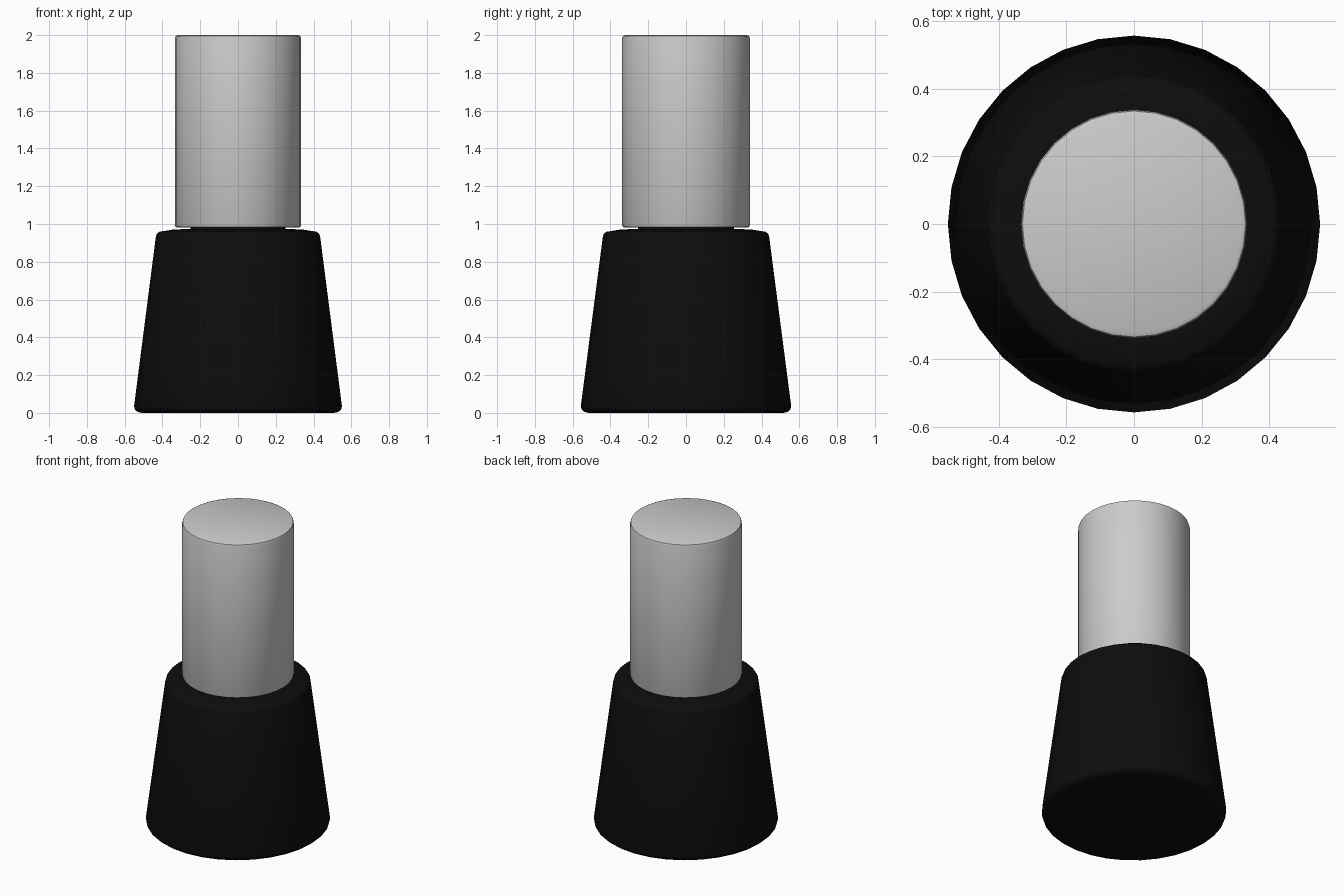
import bpy, bmesh, math

if "Cube" in bpy.data.objects:
    bpy.data.objects.remove(bpy.data.objects["Cube"])

SIDES = 32
X_SCALE = 0.988  # the cross-section is very slightly narrower in x


def lathe(name, profile, color=None):
    """Revolve (radius, z) points around z and close both ends."""
    bm = bmesh.new()
    rings = []
    for r, z in profile:
        rings.append([bm.verts.new((r * X_SCALE * math.cos(2 * math.pi * i / SIDES),
                                    r * math.sin(2 * math.pi * i / SIDES), z))
                      for i in range(SIDES)])
    for a, b in zip(rings, rings[1:]):
        for i in range(SIDES):
            j = (i + 1) % SIDES
            bm.faces.new((a[i], a[j], b[j], b[i]))
    bm.faces.new(rings[0][::-1])
    bm.faces.new(rings[-1])
    mesh = bpy.data.meshes.new(name)
    bm.to_mesh(mesh)
    bm.free()
    obj = bpy.data.objects.new(name, mesh)
    bpy.context.collection.objects.link(obj)
    if color:
        mat = bpy.data.materials.new(name + "_material")
        mat.diffuse_color = color
        mat.use_nodes = True
        mat.node_tree.nodes["Principled BSDF"].inputs["Base Color"].default_value = mat.diffuse_color
        mesh.materials.append(mat)
    bpy.ops.object.select_all(action='DESELECT')
    bpy.context.view_layer.objects.active = obj
    obj.select_set(True)
    bpy.ops.object.shade_smooth_by_angle(angle=math.radians(40))
    return obj


# Tapered bottle with rounded base and shoulder, rising to a low neck
lathe("bottle", [(0.515, 0.0), (0.538, 0.005), (0.552, 0.017), (0.557, 0.035),
                 (0.440, 0.935), (0.434, 0.950), (0.420, 0.959),
                 (0.345, 0.971), (0.255, 0.974), (0.252, 0.988)],
      (0.004, 0.004, 0.004, 1))

# Cylindrical cap with softly bevelled rims
lathe("cap", [(0.325, 0.981), (0.334, 0.984), (0.338, 0.993),
              (0.338, 1.982), (0.334, 1.995), (0.322, 2.0)],
      (0.6, 0.61, 0.615, 1))
